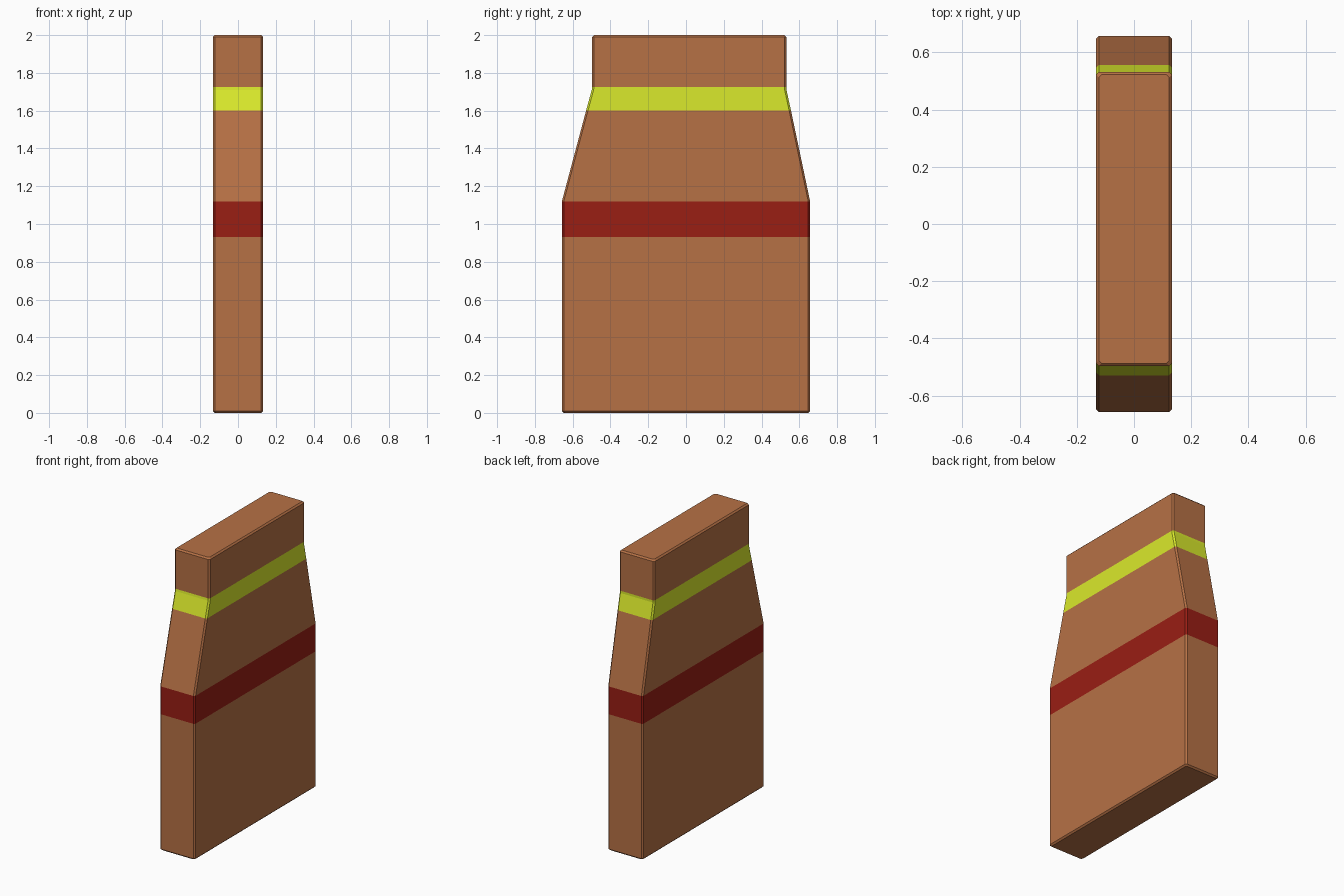
import bpy, bmesh

if "Cube" in bpy.data.objects:
    bpy.data.objects.remove(bpy.data.objects["Cube"])

HALF_X = 0.133   # half thickness of the slab
C = 0.01         # small edge chamfer


def material(name, rgb):
    m = bpy.data.materials.new(name)
    m.diffuse_color = (*rgb, 1)
    m.use_nodes = True
    m.node_tree.nodes["Principled BSDF"].inputs["Base Color"].default_value = m.diffuse_color
    return m


def ring(bm, z, y0, y1, inset=0.0):
    """Rectangle with chamfered corners at height z."""
    x, a, b = HALF_X - inset, y0 + inset, y1 - inset
    pts = [(-x + C, a), (x - C, a), (x, a + C), (x, b - C),
           (x - C, b), (-x + C, b), (-x, b - C), (-x, a + C)]
    return [bm.verts.new((px, py, z)) for px, py in pts]


# Side profile: height, front y, back y, edge inset, material of the section above
BROWN, RED, YELLOW = 0, 1, 2
sections = [
    (0.00, -0.657, 0.657, C, BROWN),
    (C, -0.657, 0.657, 0, BROWN),
    (0.93, -0.657, 0.657, 0, RED),
    (1.12, -0.657, 0.657, 0, BROWN),
    (1.60, -0.529, 0.556, 0, YELLOW),
    (1.71, -0.499, 0.532, 0, YELLOW),
    (1.725, -0.497, 0.532, 0, BROWN),
    (2.0 - C, -0.497, 0.532, 0, BROWN),
    (2.00, -0.497, 0.532, C, BROWN),
]

# Tapered slab body with painted bands
bm = bmesh.new()
rings = [ring(bm, z, y0, y1, inset) for z, y0, y1, inset, _ in sections]
for low, high, section in zip(rings, rings[1:], sections):
    for i in range(8):
        j = (i + 1) % 8
        face = bm.faces.new((low[i], low[j], high[j], high[i]))
        face.material_index = section[4]
bm.faces.new(rings[0][::-1])
bm.faces.new(rings[-1])
bmesh.ops.recalc_face_normals(bm, faces=bm.faces)

mesh = bpy.data.meshes.new("banded_slab")
bm.to_mesh(mesh)
bm.free()
for m in (material("brown", (0.47, 0.165, 0.06)),
          material("dark_red", (0.32, 0.013, 0.007)),
          material("lime_yellow", (0.70, 0.82, 0.025))):
    mesh.materials.append(m)
slab = bpy.data.objects.new("banded_slab", mesh)
bpy.context.collection.objects.link(slab)
